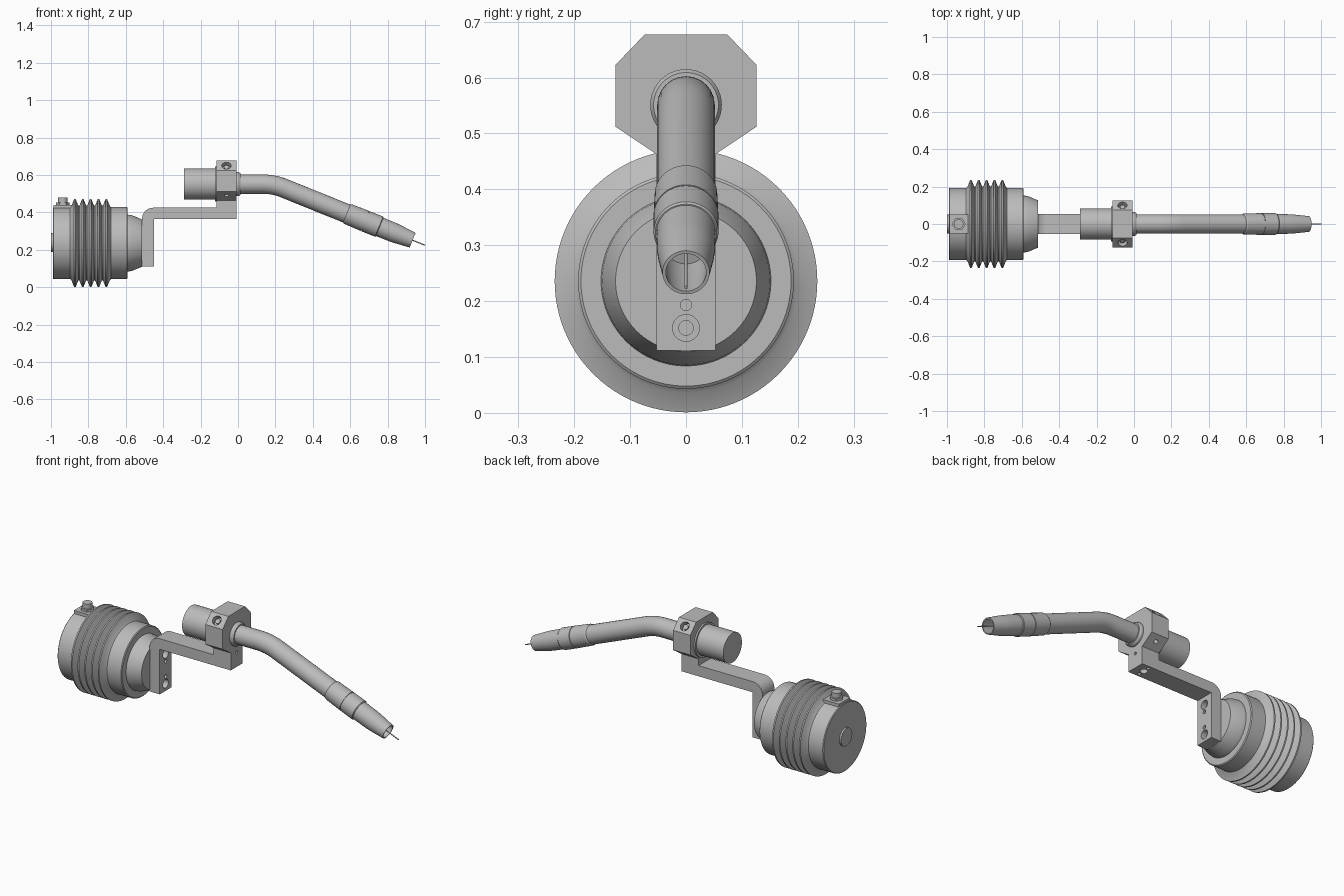
import bpy, bmesh
from math import pi, sin, cos, tan, radians
from mathutils import Vector, Matrix

cube = bpy.data.objects.get("Cube")
if cube:
    bpy.data.objects.remove(cube, do_unlink=True)

grey = bpy.data.materials.new("machined grey")
grey.use_nodes = True
grey.diffuse_color = (0.5, 0.5, 0.5, 1)
grey.node_tree.nodes["Principled BSDF"].inputs["Base Color"].default_value = (0.5, 0.5, 0.5, 1)


def finish(obj, smooth=True):
    """Give an object its material and shading."""
    obj.data.materials.clear()
    obj.data.materials.append(grey)
    bpy.ops.object.select_all(action="DESELECT")
    obj.select_set(True)
    bpy.context.view_layer.objects.active = obj
    if smooth:
        bpy.ops.object.shade_smooth_by_angle(angle=radians(28))
    return obj


def from_bmesh(name, bm):
    bmesh.ops.recalc_face_normals(bm, faces=bm.faces)
    mesh = bpy.data.meshes.new(name)
    bm.to_mesh(mesh)
    bm.free()
    obj = bpy.data.objects.new(name, mesh)
    bpy.context.collection.objects.link(obj)
    return obj


def lathe(name, profile, origin, axis=(1, 0, 0), sides=64):
    """Turn (distance along axis, radius) points about an axis."""
    bm = bmesh.new()
    rings = []
    for d, r in profile:
        rings.append([bm.verts.new((r * cos(2 * pi * i / sides), r * sin(2 * pi * i / sides), d))
                      for i in range(sides)])
    for a, b in zip(rings, rings[1:]):
        for i in range(sides):
            j = (i + 1) % sides
            bm.faces.new((a[i], a[j], b[j], b[i]))
    bm.faces.new(rings[0])
    bm.faces.new(rings[-1])
    turn = Vector((0, 0, 1)).rotation_difference(Vector(axis)).to_matrix().to_4x4()
    bm.transform(Matrix.Translation(origin) @ turn)
    return from_bmesh(name, bm)


def rod(name, origin, axis, length, radius, sides=32):
    return lathe(name, [(0, radius), (length, radius)], origin, axis, sides)


def prism(name, points, offset):
    """Extrude a flat outline."""
    bm = bmesh.new()
    face = bm.faces.new([bm.verts.new(p) for p in points])
    new = bmesh.ops.extrude_face_region(bm, geom=[face])["geom"]
    bmesh.ops.translate(bm, vec=offset, verts=[v for v in new if isinstance(v, bmesh.types.BMVert)])
    return from_bmesh(name, bm)


def drill(obj, holes):
    """Cut round holes: (centre on surface, inward axis, depth, radius)."""
    for centre, axis, depth, radius in holes:
        axis = Vector(axis).normalized()
        cutter = rod("cutter", Vector(centre) - axis * 0.01, axis, depth + 0.01, radius)
        mod = obj.modifiers.new("hole", "BOOLEAN")
        mod.operation, mod.solver, mod.object = "DIFFERENCE", "EXACT", cutter
        bpy.context.view_layer.objects.active = obj
        bpy.ops.object.modifier_apply(modifier=mod.name)
        bpy.data.objects.remove(cutter, do_unlink=True)


# Ribbed body with pointed rings and a tapered nose
BODY_Z, R = 0.236, 0.193
profile = [(-0.99, R - 0.004), (-0.986, R), (-0.897, R)]
for k in range(5):
    x = -0.872 + 0.042 * k
    profile += [(x - 0.018, 0.2), (x - 0.004, 0.235), (x + 0.004, 0.235), (x + 0.018, 0.2)]
profile += [(-0.68, R), (-0.594, R), (-0.59, R - 0.005), (-0.59, 0.152), (-0.57, 0.15), (-0.512, 0.126)]
finish(lathe("ribbed_body", profile, (0, 0, BODY_Z), sides=96))
finish(rod("rear_boss", (-1, 0, BODY_Z + 0.003), (1, 0, 0), 0.02, 0.05, 48))

# Plug fitting on top of the body
finish(prism("plug_base", [(-0.987, -0.05, 0.4), (-0.887, -0.05, 0.4), (-0.887, 0.05, 0.4),
                           (-0.987, 0.05, 0.4)], (0, 0, 0.04)), False)
finish(rod("plug_nut", (-0.937, 0, 0.435), (0, 0, 1), 0.018, 0.036, 6), False)
finish(rod("plug_cap", (-0.937, 0, 0.445), (0, 0, 1), 0.035, 0.025))

# Cranked bracket with a rounded outer corner
W, X0, X1, X2 = 0.053, -0.513, -0.115, -0.008
outline = [(X2, 0.365), (-0.45, 0.365), (-0.45, 0.112), (X0, 0.112)]
for i in range(13):
    a = pi - i * pi / 24
    outline.append((X0 + 0.06 + 0.06 * cos(a), 0.365 + 0.06 * sin(a)))
outline += [(X1, 0.425), (X1, 0.47), (X2, 0.47)]
bracket = prism("bracket", [(x, -W, z) for x, z in outline], (0, 2 * W, 0))
holes = []
for s in (-1, 1):
    z_big, z_small = BODY_Z + s * 0.084, BODY_Z + s * 0.043
    holes += [((-0.45, 0, z_big), (-1, 0, 0), 0.03, 0.024), ((-0.45, 0, z_big), (-1, 0, 0), 0.055, 0.013),
              ((-0.45, 0, z_small), (-1, 0, 0), 0.055, 0.01),
              ((-0.062, s * 0.034, 0.365), (0, 0, 1), 0.04, 0.009)]
holes += [((-0.062, 0, 0.365), (0, 0, 1), 0.035, 0.02), ((X2, 0, 0.445), (-1, 0, 0), 0.03, 0.008)]
drill(bracket, holes)
finish(bracket)

# Eight-sided clamp block with screw holes on its sloping faces
half = [(W, 0.463), (0.126, 0.512), (0.126, 0.623), (0.074, 0.677)]
outline = half + [(-y, z) for y, z in reversed(half)]
clamp = prism("clamp_block", [(X1, y, z) for y, z in outline], (X2 - X1, 0, 0))
holes = []
for s in (-1, 1):
    holes += [((-0.062, s * 0.1, 0.65), (0, -s, -1), 0.03, 0.025),
              ((-0.062, s * 0.094, 0.49), (0, -s * 0.56, 0.83), 0.03, 0.011)]
drill(clamp, holes)
finish(clamp)
for side, s in (("left", 1), ("right", -1)):
    finish(rod(side + "_clamp_screw", (-0.062, s * 0.082, 0.632), (0, s, 1), 0.015, 0.014))

# Rear cylinder, its flange and the front collar
AXIS_Z = 0.551
finish(rod("rear_cylinder", (-0.29, 0, AXIS_Z + 0.001), (1, 0, 0), 0.19, 0.083, 64))
finish(rod("rear_flange", (-0.124, 0, AXIS_Z), (1, 0, 0), 0.015, 0.094, 64))
finish(lathe("front_collar", [(-0.02, 0.064), (0.004, 0.064), (0.014, 0.058)], (0, 0, AXIS_Z)))

# Bent neck tube
SLOPE, BEND = radians(22), 0.3
corner = Vector((0.192, 0, AXIS_Z))
aim = Vector((cos(SLOPE), 0, -sin(SLOPE)))
start = corner.x - BEND * tan(SLOPE / 2)
path = [Vector((-0.03, 0, AXIS_Z))]
for i in range(13):
    a = SLOPE * i / 12
    path.append(Vector((start + BEND * sin(a), 0, AXIS_Z - BEND * (1 - cos(a)))))
path.append(corner + aim * 0.45)
curve = bpy.data.curves.new("neck_tube", "CURVE")
curve.dimensions = "3D"
curve.bevel_depth, curve.bevel_resolution, curve.use_fill_caps = 0.0515, 10, True
spline = curve.splines.new("POLY")
spline.points.add(len(path) - 1)
for point, p in zip(spline.points, path):
    point.co = (*p, 1)
tube = bpy.data.objects.new("neck_tube", curve)
bpy.context.collection.objects.link(tube)
bpy.ops.object.select_all(action="DESELECT")
tube.select_set(True)
bpy.context.view_layer.objects.active = tube
bpy.ops.object.convert(target="MESH")
finish(bpy.context.view_layer.objects.active)

# Grooved sleeve, hollow nozzle and wire along the sloping axis
finish(lathe("sleeve", [(0.42, 0.051), (0.427, 0.056), (0.525, 0.058), (0.525, 0.054), (0.529, 0.054),
                        (0.529, 0.058), (0.606, 0.058), (0.61, 0.055)], corner, aim))
finish(lathe("nozzle", [(0.6, 0.053), (0.69, 0.052), (0.72, 0.05), (0.8, 0.042),
                        (0.8, 0.036), (0.72, 0.04), (0.66, 0.04)], corner, aim))
finish(rod("wire", corner + aim * 0.64, aim, 0.232, 0.003, 12))
